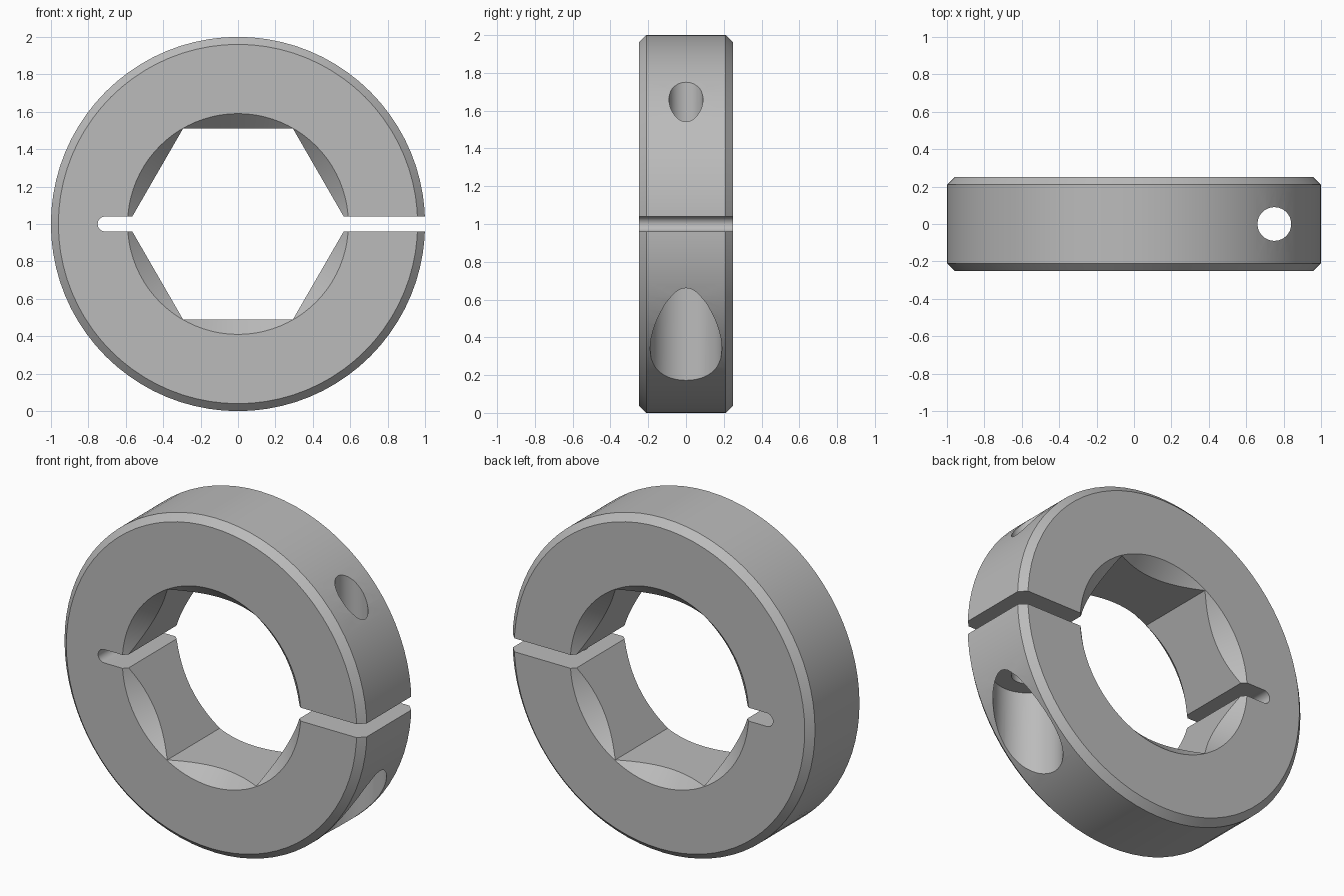
import bpy
import bmesh
from math import cos, sin, pi, radians
from mathutils import Matrix

cube = bpy.data.objects.get("Cube")
if cube:
    bpy.data.objects.remove(cube, do_unlink=True)

HALF = 0.25      # half the collar's depth
CENTRE = 1.0     # height of the bore axis
HEX = 0.588      # corner radius of the hexagon
SLIT = 0.04      # half the slit's width
SCREW_X = 0.75

steel = bpy.data.materials.new("plain grey steel")
steel.use_nodes = True
grey = (0.5, 0.5, 0.5, 1)
steel.diffuse_color = grey
steel.node_tree.nodes["Principled BSDF"].inputs["Base Color"].default_value = grey


def finish(name, bm):
    bmesh.ops.recalc_face_normals(bm, faces=bm.faces)
    mesh = bpy.data.meshes.new(name)
    bm.to_mesh(mesh)
    bm.free()
    mesh.materials.append(steel)
    obj = bpy.data.objects.new(name, mesh)
    bpy.context.collection.objects.link(obj)
    return obj


def lathe(name, profile, sides):
    """Stack of (radius, y) rings around the bore axis, capped at both ends."""
    bm = bmesh.new()
    rings = []
    for r, y in profile:
        angles = [2 * pi * i / sides for i in range(sides)]
        rings.append([bm.verts.new((r * cos(a), y, CENTRE + r * sin(a))) for a in angles])
    for a, b in zip(rings, rings[1:]):
        for i in range(sides):
            j = (i + 1) % sides
            bm.faces.new((a[i], a[j], b[j], b[i]))
    bm.faces.new(rings[0])
    bm.faces.new(rings[-1])
    return finish(name, bm)


def drill(name, radius, bottom, top):
    """Upright cylinder on the screw axis."""
    bm = bmesh.new()
    place = Matrix.Translation((SCREW_X, 0, (bottom + top) / 2))
    bmesh.ops.create_cone(bm, cap_ends=True, segments=48, radius1=radius,
                          radius2=radius, depth=top - bottom, matrix=place)
    return finish(name, bm)


def slit_cutter():
    """Slot open on the left side, with a round inner end."""
    bm = bmesh.new()
    outline = [(1.2, -SLIT), (1.2, SLIT)]
    for i in range(13):
        a = pi / 2 + pi * i / 12
        outline.append((-0.71 + SLIT * cos(a), SLIT * sin(a)))
    face = bm.faces.new([bm.verts.new((x, -0.4, CENTRE + z)) for x, z in outline])
    out = bmesh.ops.extrude_face_region(bm, geom=[face])
    verts = [v for v in out["geom"] if isinstance(v, bmesh.types.BMVert)]
    bmesh.ops.translate(bm, verts=verts, vec=(0, 0.8, 0))
    return finish("slit_cutter", bm)


# Collar ring with chamfered rims
collar = lathe("clamp_collar", [(0.96, -HALF), (1, -0.21), (1, 0.21), (0.96, HALF)], 80)

# Hexagonal bore, countersunk at both faces, then slit and screw holes
cutters = [lathe("hex_bore_cutter", [(HEX, -0.4), (HEX, 0.4)], 6)]
for side in (-1, 1):
    cone = [(0.59 + 0.1, side * (HALF + 0.1)), (0.59 - 0.2, side * (HALF - 0.2))]
    cutters.append(lathe("countersink_cutter", cone, 80))
cutters += [slit_cutter(),
            drill("screw_hole_cutter", 0.09, -0.2, 2.2),
            drill("counterbore_cutter", 0.19, -0.2, 0.7)]

bpy.context.view_layer.objects.active = collar
for cutter in cutters:
    cutter.hide_render = True
    mod = collar.modifiers.new(cutter.name, "BOOLEAN")
    mod.operation = "DIFFERENCE"
    mod.solver = "EXACT"
    mod.object = cutter
    bpy.ops.object.modifier_apply(modifier=mod.name)
    bpy.data.objects.remove(cutter, do_unlink=True)

# Soften only the round walls
bpy.ops.object.select_all(action="DESELECT")
collar.select_set(True)
bpy.ops.object.shade_smooth_by_angle(angle=radians(20))
